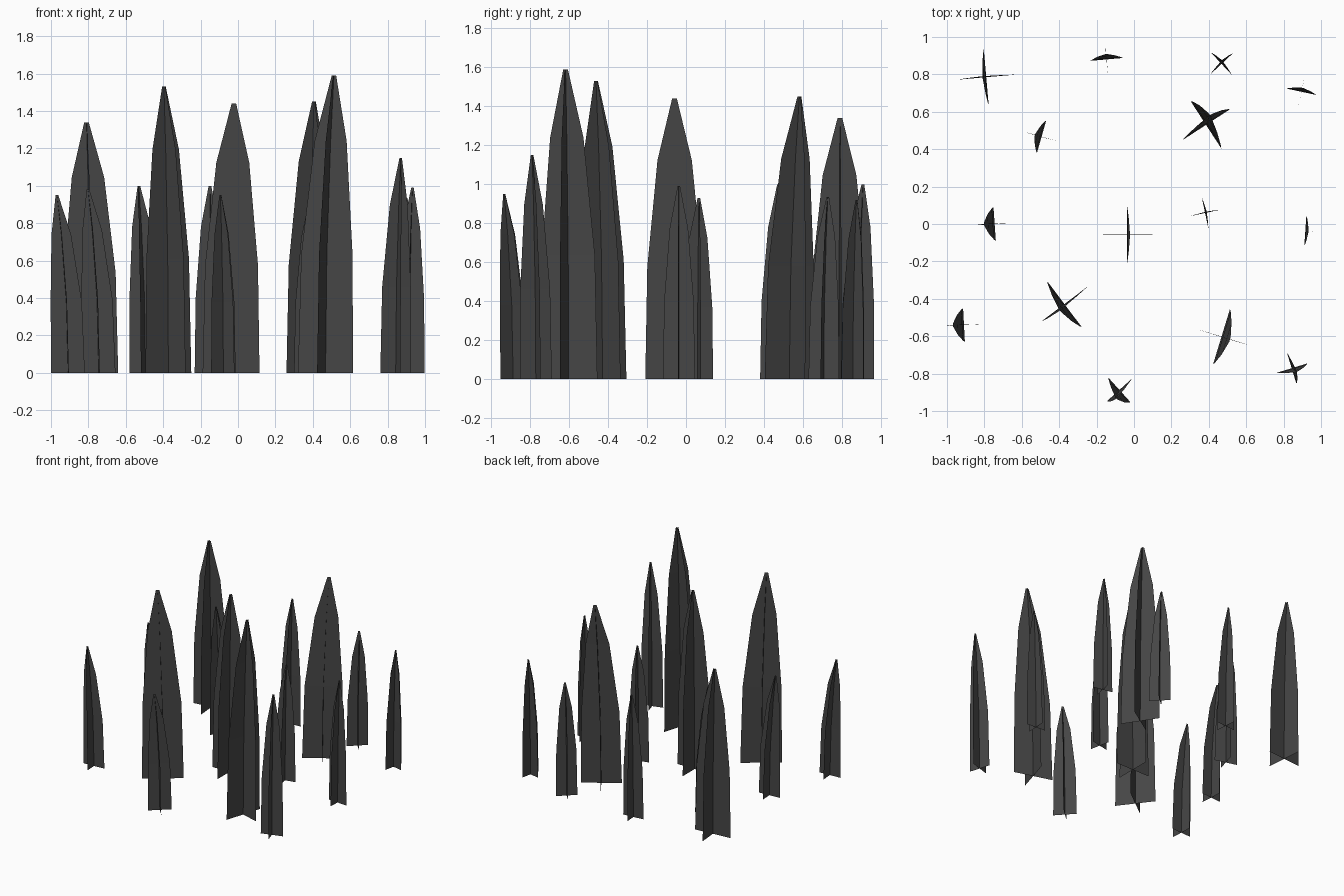
import bpy
from math import sin, cos, radians

# Dark shared material for all blades
dark = bpy.data.materials.new("dark_grey")
dark.diffuse_color = (0.06, 0.06, 0.06, 1)

# Card outline: (height fraction, width fraction)
PROFILE = [(0, 1), (0.4, 0.93), (0.78, 0.58), (1, 0.08)]


def crossed_spire(name, base, tip, height, half, angle):
    """Two crossed tapering cards that bend from base towards tip."""
    verts, faces = [], []
    for turn in (0, 90):
        a = radians(angle + turn)
        start = len(verts)
        for t, w in PROFILE:
            cx = base[0] + (tip[0] - base[0]) * t * t
            cy = base[1] + (tip[1] - base[1]) * t * t
            for side in (-1, 1):
                r = side * half * w
                verts.append((cx + r * cos(a), cy + r * sin(a), height * t))
        for i in range(len(PROFILE) - 1):
            k = start + 2 * i
            faces.append((k, k + 1, k + 3, k + 2))
    mesh = bpy.data.meshes.new(name)
    mesh.from_pydata(verts, [], faces)
    mesh.materials.append(dark)
    obj = bpy.data.objects.new(name, mesh)
    bpy.context.collection.objects.link(obj)


# Tall spires: base, tip, height, half width, angle
TALL = [
    ((-0.79, 0.785), (-0.81, 0.79), 1.34, 0.15, 5),
    ((0.385, 0.53), (0.406, 0.582), 1.45, 0.15, 33),
    ((-0.037, -0.057), (-0.022, -0.059), 1.44, 0.152, 0),
    ((-0.372, -0.428), (-0.396, -0.462), 1.53, 0.153, 37),
    ((0.468, -0.602), (0.513, -0.618), 1.59, 0.154, -17),
]

# Short spires around them
SHORT = [
    ((-0.146, 0.88), (-0.15, 0.908), 1.0, 0.086, 5),
    ((0.468, 0.856), (0.47, 0.875), 0.92, 0.08, 43),
    ((0.895, 0.707), (0.90, 0.728), 0.935, 0.08, -12),
    ((-0.494, 0.467), (-0.53, 0.475), 1.0, 0.09, -16),
    ((-0.745, 0.0), (-0.802, 0.0), 0.98, 0.09, 4),
    ((-0.909, -0.54), (-0.968, -0.54), 0.95, 0.09, 3),
    ((-0.078, -0.887), (-0.094, -0.933), 0.95, 0.088, 42),
    ((0.843, -0.771), (0.87, -0.79), 1.15, 0.086, 17),
    ((0.916, -0.036), (0.933, -0.037), 0.99, 0.082, -4),
    ((0.38, 0.059), (0.388, 0.066), 0.93, 0.082, 12),
]

for i, row in enumerate(TALL):
    crossed_spire(f"tall_spire_{i + 1}", *row)
for i, row in enumerate(SHORT):
    crossed_spire(f"short_spire_{i + 1}", *row)
